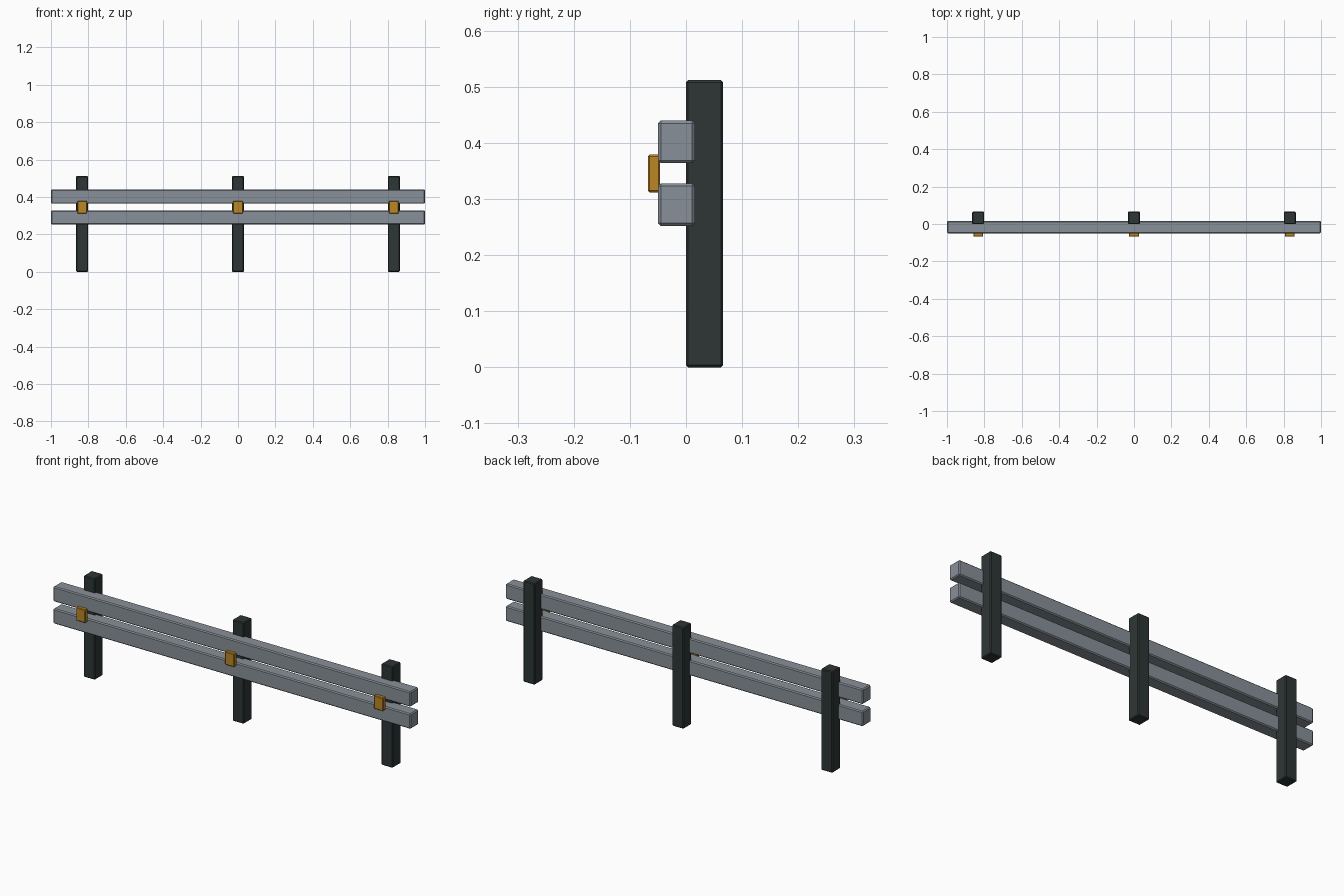
import bpy
import bmesh
from mathutils import Vector

cube = bpy.data.objects.get("Cube")
if cube:
    bpy.data.objects.remove(cube, do_unlink=True)


def make_material(name, rgb, roughness=0.6):
    mat = bpy.data.materials.new(name)
    mat.use_nodes = True
    color = (*rgb, 1.0)
    mat.diffuse_color = color
    bsdf = mat.node_tree.nodes["Principled BSDF"]
    bsdf.inputs["Base Color"].default_value = color
    bsdf.inputs["Roughness"].default_value = roughness
    return mat


def beveled_box(name, low, high, mat, bevel):
    """Box between two corners with chamfered edges."""
    low, high = Vector(low), Vector(high)
    size = high - low
    bm = bmesh.new()
    bmesh.ops.create_cube(bm, size=1.0)
    bmesh.ops.scale(bm, vec=size, verts=bm.verts)
    bmesh.ops.bevel(bm, geom=bm.edges[:], offset=bevel, segments=1,
                    affect='EDGES', clamp_overlap=True)
    mesh = bpy.data.meshes.new(name)
    bm.to_mesh(mesh)
    bm.free()
    mesh.materials.append(mat)
    obj = bpy.data.objects.new(name, mesh)
    obj.location = (low + high) / 2
    bpy.context.collection.objects.link(obj)
    return obj


dark_post = make_material("dark post", (0.027, 0.037, 0.036))
steel_gray = make_material("steel gray", (0.25, 0.28, 0.315), 0.45)
amber = make_material("amber", (0.50, 0.24, 0.017), 0.4)

# Upright posts, each with an amber reflector in front
for side, x in (("right", -0.833), ("middle", 0.0), ("left", 0.833)):
    beveled_box(f"{side}_post", (x - 0.032, 0.0, 0.0), (x + 0.032, 0.066, 0.512),
                dark_post, 0.004)
    beveled_box(f"{side}_reflector", (x - 0.026, -0.068, 0.312), (x + 0.026, -0.046, 0.379),
                amber, 0.003)

# Horizontal rails
for label, z in (("lower", 0.252), ("upper", 0.364)):
    beveled_box(f"{label}_rail", (-1.0, -0.05, z), (1.0, 0.016, z + 0.076),
                steel_gray, 0.005)
